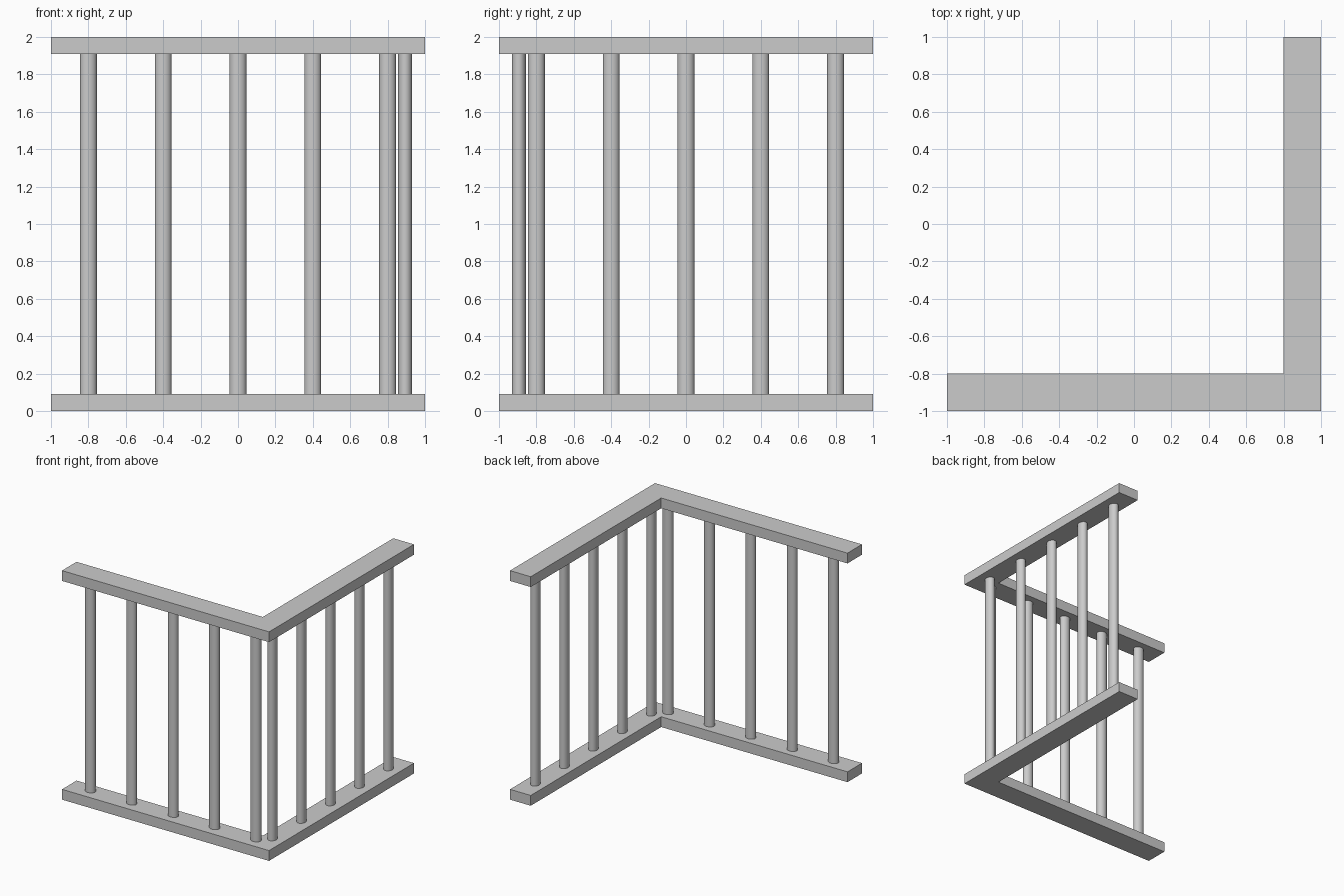
import bpy, bmesh
from mathutils import Matrix

if "Cube" in bpy.data.objects:
    bpy.data.objects.remove(bpy.data.objects["Cube"])

RAIL_H, TOP = 0.09, 2.0
L_SHAPE = [(-1, -1), (1, -1), (1, 1), (0.8, 1), (0.8, -0.8), (-1, -0.8)]


def finish(bm, name):
    bmesh.ops.recalc_face_normals(bm, faces=bm.faces)
    mesh = bpy.data.meshes.new(name)
    bm.to_mesh(mesh)
    bm.free()
    obj = bpy.data.objects.new(name, mesh)
    bpy.context.collection.objects.link(obj)
    return obj


def rail(name, z):
    bm = bmesh.new()
    face = bm.faces.new([bm.verts.new((x, y, z)) for x, y in L_SHAPE])
    ext = bmesh.ops.extrude_face_region(bm, geom=[face])
    verts = [g for g in ext["geom"] if isinstance(g, bmesh.types.BMVert)]
    bmesh.ops.translate(bm, verts=verts, vec=(0, 0, RAIL_H))
    finish(bm, name)


def baluster(name, x, y, rx, ry):
    # Slightly oval post spanning between the rails
    bm = bmesh.new()
    bmesh.ops.create_cone(bm, cap_ends=True, segments=32, radius1=1, radius2=1,
                          depth=TOP - 2 * RAIL_H,
                          matrix=Matrix.Translation((x, y, TOP / 2)) @ Matrix.Diagonal((rx, ry, 1, 1)))
    for f in bm.faces:
        f.smooth = len(f.verts) == 4
    for e in bm.edges:
        e.smooth = all(len(f.verts) == 4 for f in e.link_faces)
    finish(bm, name)


# L-shaped rails
rail("bottom_rail", 0)
rail("top_rail", TOP - RAIL_H)

# Five balusters along each side, wider along the rail
WIDE, NARROW, LINE = 0.045, 0.0375, 0.894
for i in range(5):
    p = -0.8 + 0.4 * i
    baluster(f"front_baluster_{i + 1}", p, -LINE, WIDE, NARROW)
    baluster(f"right_baluster_{i + 1}", LINE, p, NARROW, WIDE)
